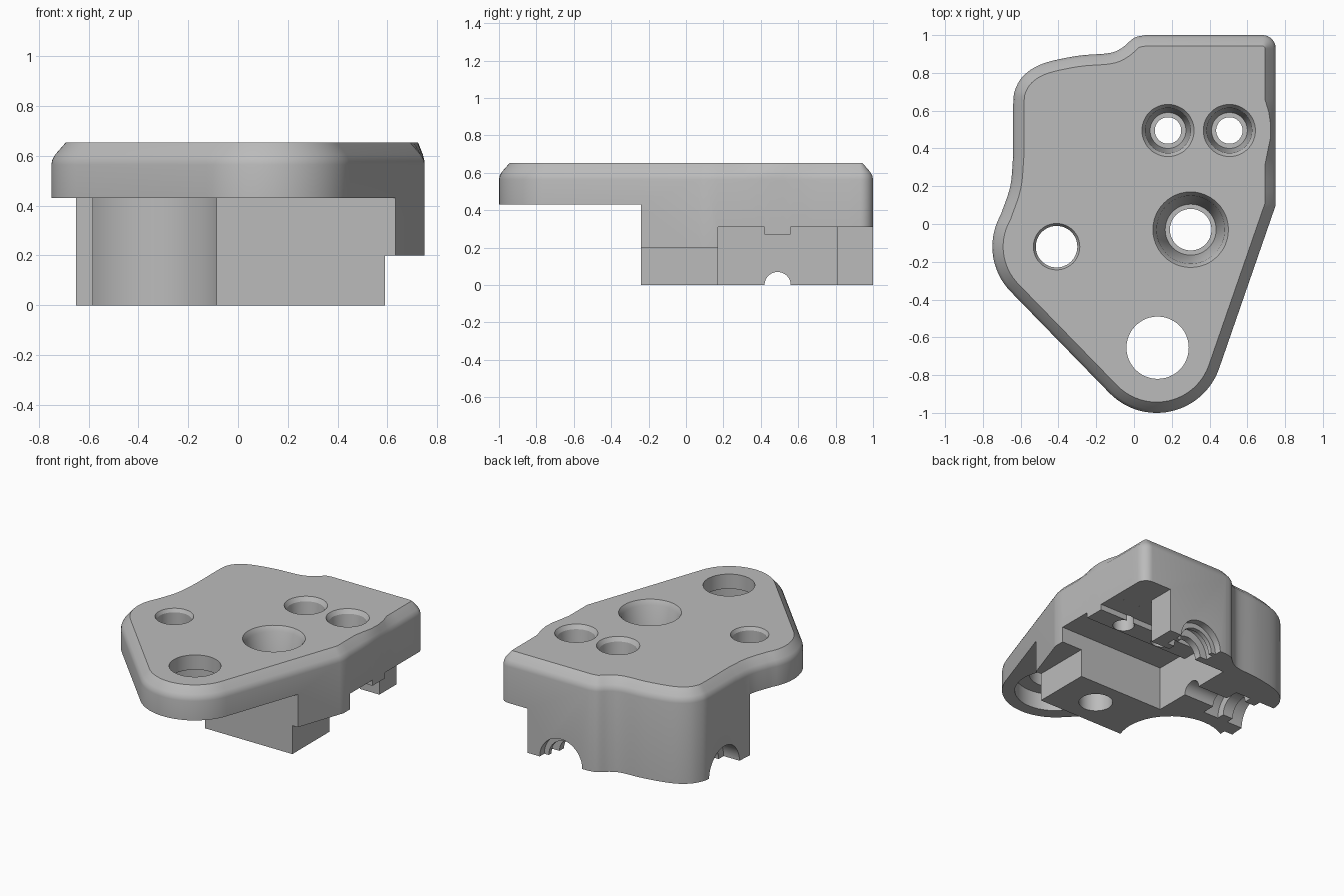
import bpy, bmesh
from math import pi, sin, cos, radians
from mathutils import Vector, Matrix

if "Cube" in bpy.data.objects:
    bpy.data.objects.remove(bpy.data.objects["Cube"])

grey = bpy.data.materials.new("plain grey")
grey.use_nodes = True
grey.diffuse_color = (0.5, 0.5, 0.5, 1)
grey.node_tree.nodes["Principled BSDF"].inputs["Base Color"].default_value = grey.diffuse_color


def make(name, bm):
    bmesh.ops.recalc_face_normals(bm, faces=bm.faces)
    mesh = bpy.data.meshes.new(name)
    bm.to_mesh(mesh)
    bm.free()
    mesh.materials.append(grey)
    ob = bpy.data.objects.new(name, mesh)
    bpy.context.collection.objects.link(ob)
    return ob


def arc(cx, cy, r, a0, a1, n):
    steps = [radians(a0 + (a1 - a0) * i / n) for i in range(n + 1)]
    return [Vector((cx + r * cos(a), cy + r * sin(a))) for a in steps]


def spline(pts, n=5):
    """Smooth curve through a few points."""
    p = [Vector(q) for q in pts]
    p = [2 * p[0] - p[1]] + p + [2 * p[-1] - p[-2]]
    out = []
    for a, b, c, d in zip(p, p[1:], p[2:], p[3:]):
        for i in range(n):
            t = i / n
            out.append(0.5 * (2 * b + (c - a) * t + (2 * a - 5 * b + 4 * c - d) * t * t
                              + (3 * b - a - 3 * c + d) * t ** 3))
    return out + [p[-2]]


def layers(rings):
    """Skin closed rings of 3D points and cap both ends."""
    bm = bmesh.new()
    rows = [[bm.verts.new(p) for p in ring] for ring in rings]
    for lo, hi in zip(rows, rows[1:]):
        for i in range(len(lo)):
            j = (i + 1) % len(lo)
            bm.faces.new((lo[i], lo[j], hi[j], hi[i]))
    bm.faces.new(rows[0])
    bm.faces.new(rows[-1])
    return bm


cutters = []


def box_cut(x, y, z):
    bm = bmesh.new()
    bmesh.ops.create_cube(bm, size=1)
    for v in bm.verts:
        v.co = [lo + (c + 0.5) * (hi - lo) for c, (lo, hi) in zip(v.co, (x, y, z))]
    cutters.append(make("box_cutter", bm))


def bore_cut(profile, matrix, n=48):
    """Turned cutter: profile is (radius, height) pairs."""
    rings = [[matrix @ Vector((r * cos(2 * pi * i / n), r * sin(2 * pi * i / n), h))
              for i in range(n)] for r, h in profile]
    cutters.append(make("bore_cutter", layers(rings)))


def hole(x, y, profile):
    bore_cut(profile, Matrix.Translation((x, y, 0)))


# outline of the housing, counterclockwise
outline = arc(0.12, -0.65, 0.35, 225, 340, 24)
outline += [Vector((0.74, 0.07))] + [Vector((0.75, 0.1 + 0.07 * i)) for i in range(12)]
outline += arc(0.68, 0.93, 0.07, 0, 90, 8)
outline += spline([(0.06, 1), (0, 0.985), (-0.06, 0.935), (-0.13, 0.905), (-0.3, 0.89),
                   (-0.48, 0.85), (-0.58, 0.79), (-0.63, 0.71), (-0.64, 0.63)])
outline += spline([(-0.64, 0.36), (-0.655, 0.2), (-0.705, 0.05)])
outline += arc(-0.41, -0.12, 0.34, 155, 225, 14)


def inset(d, z):
    ring = []
    n = len(outline)
    for i, p in enumerate(outline):
        a = (p - outline[i - 1]).normalized()
        b = (outline[(i + 1) % n] - p).normalized()
        t = (a + b).normalized()
        amount = d / max(t.dot(a), 0.5)
        # chamfer narrows beside the side screw hole
        if p.x > 0.74 and abs(p.y - 0.5) < 0.16:
            amount *= 0.45 + 0.55 * (abs(p.y - 0.5) / 0.16) ** 2
        q = p + amount * Vector((-t.y, t.x))
        ring.append((q.x, q.y, z))
    return ring


# solid housing with rounded, chamfered top rim
housing = make("housing", layers([inset(0, 0), inset(0, 0.565), inset(0.004, 0.585),
                                  inset(0.015, 0.605), inset(0.057, 0.653)]))

# undercut below the front flange and around the side lobe
box_cut((-1, 1), (-1.2, -0.24), (-0.1, 0.43))
hole(-0.41, -0.12, [(0.345, -0.1), (0.345, 0.43)])
box_cut((-1, -0.585), (-0.5, 0.22), (-0.1, 0.43))

# side ledge, open cavity with a ceiling rib, and rear corner step
box_cut((0.59, 1), (-0.5, 0.18), (-0.1, 0.2))
box_cut((-0.08, 1), (0.17, 0.42), (-0.1, 0.31))
box_cut((-0.08, 1), (0.41, 0.57), (-0.1, 0.27))
box_cut((-0.08, 1), (0.56, 0.81), (-0.1, 0.31))
box_cut((0.53, 1), (0.7, 1.2), (-0.1, 0.3101))

# countersunk screw holes
for x in (0.18, 0.505):
    hole(x, 0.495, [(0.07, 0.1), (0.07, 0.4), (0.095, 0.4), (0.12, 0.625),
                    (0.138, 0.653), (0.138, 0.7)])
hole(0.3, -0.03, [(0.11, -0.1), (0.11, 0.3), (0.135, 0.3), (0.18, 0.62),
                  (0.2, 0.653), (0.2, 0.7)])
hole(-0.41, -0.12, [(0.11, 0.3), (0.11, 0.63), (0.123, 0.653), (0.123, 0.7)])
# front port with recess underneath
hole(0.125, -0.655, [(0.26, 0.3), (0.26, 0.55), (0.165, 0.55), (0.165, 0.7)])

# stepped half-round cable passages through the rear and side walls
rear = Matrix.Translation((0.27, 0.9, 0)) @ Matrix.Rotation(-pi / 2, 4, "X")
bore_cut([(0.11, -0.15), (0.11, -0.04), (0.165, -0.04), (0.165, 0.02), (0.13, 0.02),
          (0.13, 0.05), (0.165, 0.05), (0.165, 0.2)], rear)
side = Matrix.Translation((-0.64, 0.49, 0)) @ Matrix.Rotation(-pi / 2, 4, "Y")
bore_cut([(0.07, -0.7), (0.07, -0.32), (0.165, -0.32), (0.165, -0.2), (0.11, -0.2),
          (0.11, -0.12), (0.165, -0.12), (0.165, 0.2)], side)

bpy.ops.object.select_all(action="DESELECT")
housing.select_set(True)
bpy.context.view_layer.objects.active = housing
for cutter in cutters:
    cutter.hide_render = True
    mod = housing.modifiers.new("cut", "BOOLEAN")
    mod.operation = "DIFFERENCE"
    mod.solver = "EXACT"
    mod.object = cutter
    bpy.ops.object.modifier_apply(modifier=mod.name)
    bpy.data.objects.remove(cutter)
bpy.ops.object.shade_smooth_by_angle(angle=radians(25))
